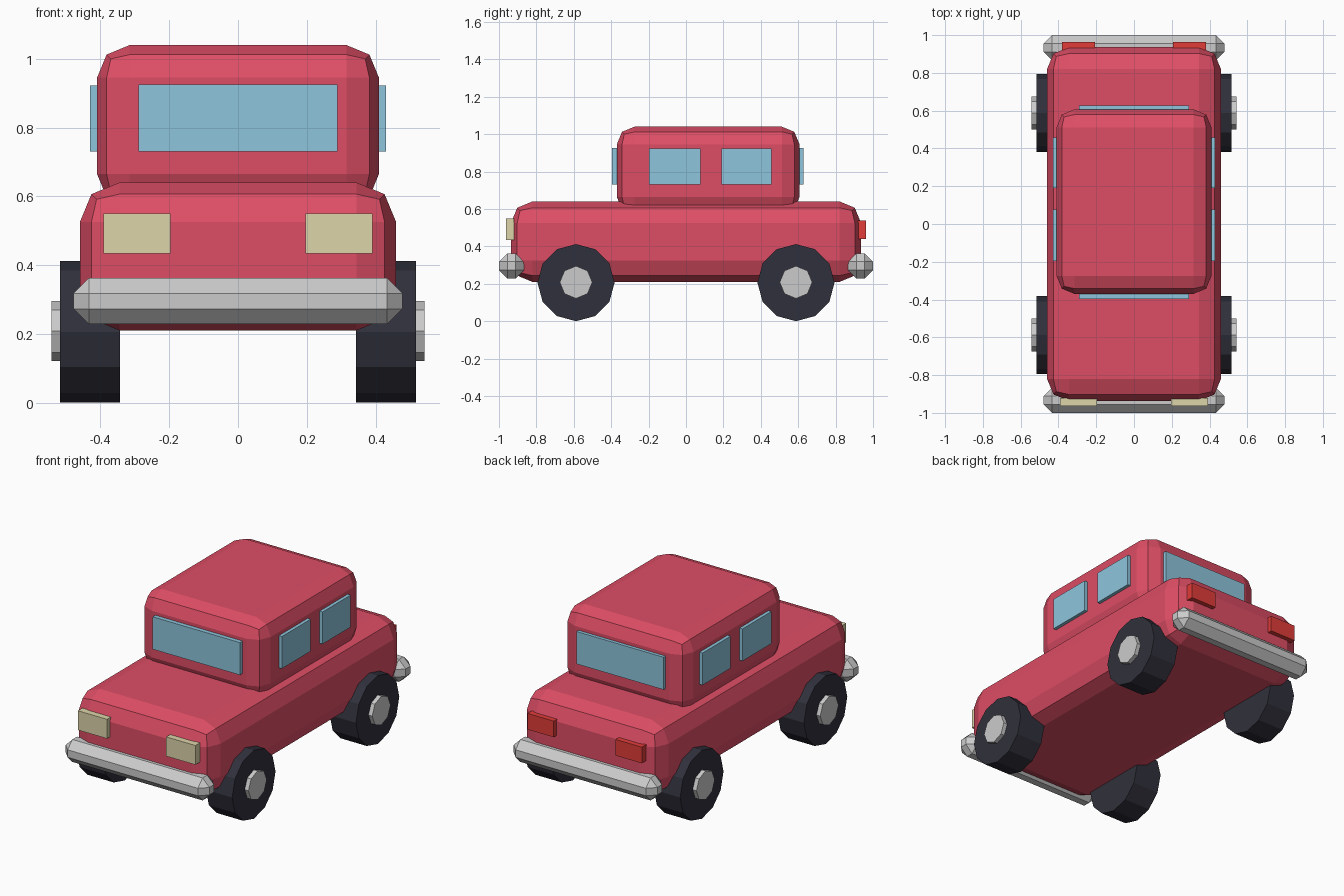
import bpy, bmesh
from math import pi
from mathutils import Matrix

if "Cube" in bpy.data.objects:
    bpy.data.objects.remove(bpy.data.objects["Cube"])


def material(name, rgb):
    m = bpy.data.materials.new(name)
    m.diffuse_color = (*rgb, 1)
    m.use_nodes = True
    m.node_tree.nodes["Principled BSDF"].inputs["Base Color"].default_value = m.diffuse_color
    return m


RED = material("red paint", (0.73, 0.075, 0.13))
GLASS = material("window glass", (0.27, 0.56, 0.72))
CREAM = material("cream lens", (0.72, 0.66, 0.40))
TAIL = material("red lens", (0.75, 0.045, 0.04))
RUBBER = material("rubber", (0.03, 0.03, 0.045))


def finish(name, bm, mat):
    me = bpy.data.meshes.new(name)
    bm.to_mesh(me)
    bm.free()
    if mat:
        me.materials.append(mat)
    ob = bpy.data.objects.new(name, me)
    bpy.context.collection.objects.link(ob)
    return ob


def box(name, x, y, z, mat=None, bevel=0, segments=1):
    """Box from (min, max) ranges, with optionally rounded edges."""
    bm = bmesh.new()
    bmesh.ops.create_cube(bm, size=1)
    for v in bm.verts:
        v.co = [r[0] if c < 0 else r[1] for c, r in zip(v.co, (x, y, z))]
    if bevel:
        bmesh.ops.bevel(bm, geom=bm.edges[:], offset=bevel, segments=segments,
                        profile=0.5, affect='EDGES')
    return finish(name, bm, mat)


def disc(name, sides, radius, x0, x1, y, z, mat=None):
    """Cylinder along x with a vertex at the bottom."""
    bm = bmesh.new()
    m = Matrix.Translation(((x0 + x1) / 2, y, z)) @ Matrix.Rotation(pi / 2, 4, 'Y')
    bmesh.ops.create_cone(bm, cap_ends=True, segments=sides, radius1=radius,
                          radius2=radius, depth=abs(x1 - x0), matrix=m)
    return finish(name, bm, mat)


def span(side, a, b):
    return tuple(sorted((side * a, side * b)))


# Rounded lower body and cabin
box("body", (-0.46, 0.46), (-0.936, 0.936), (0.21, 0.64), RED, 0.115, 2)
box("cabin", (-0.41, 0.41), (-0.37, 0.607), (0.57, 1.04), RED, 0.095, 2)

# Windscreen and rear window
box("windscreen", (-0.29, 0.29), (-0.396, -0.35), (0.73, 0.925), GLASS)
box("rear_window", (-0.29, 0.29), (0.59, 0.627), (0.73, 0.925), GLASS)

# Chamfered bumpers
for end, s in (("front", -1), ("rear", 1)):
    box(end + "_bumper", (-0.478, 0.478), span(s, 0.866, 1.0), (0.228, 0.363), None, 0.045)

for side, s in (("left", -1), ("right", 1)):
    # Side windows
    box(side + "_front_window", span(s, 0.39, 0.43), (-0.197, 0.077), (0.73, 0.923), GLASS)
    box(side + "_rear_window", span(s, 0.39, 0.43), (0.19, 0.457), (0.73, 0.923), GLASS)
    # Lights
    box(side + "_headlight", span(s, 0.197, 0.391), (-0.963, -0.92), (0.434, 0.55), CREAM)
    box(side + "_tail_light", span(s, 0.206, 0.38), (0.92, 0.963), (0.44, 0.537), TAIL)
    # Wheels and hubcaps
    for end, y in (("front", -0.588), ("rear", 0.588)):
        disc(f"{side}_{end}_wheel", 12, 0.206, s * 0.343, s * 0.517, y, 0.206, RUBBER)
        disc(f"{side}_{end}_hubcap", 8, 0.087, s * 0.45, s * 0.542, y, 0.208)
